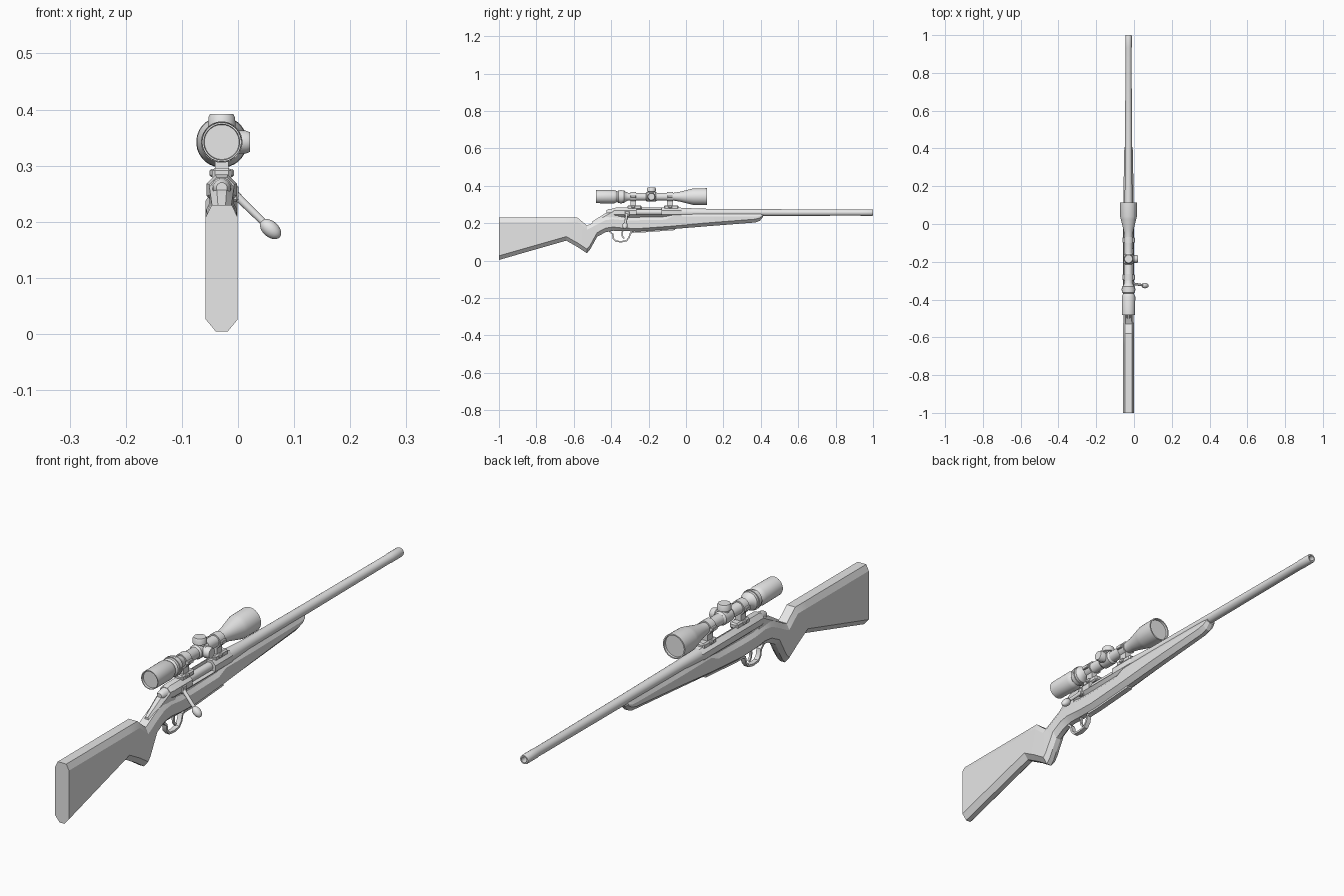
import bpy, bmesh, math
from mathutils import Vector, Matrix

CX = -0.029          # centre line of the rifle
SZ = 0.342           # scope axis height
BZ = 0.257           # barrel axis height

grey = bpy.data.materials.new("plain grey")
grey.diffuse_color = (0.8, 0.8, 0.8, 1)


def finish(name, bm, angle=35):
    bmesh.ops.recalc_face_normals(bm, faces=bm.faces)
    me = bpy.data.meshes.new(name)
    bm.to_mesh(me)
    bm.free()
    me.materials.append(grey)
    ob = bpy.data.objects.new(name, me)
    bpy.context.collection.objects.link(ob)
    if angle:
        bpy.ops.object.select_all(action='DESELECT')
        bpy.context.view_layer.objects.active = ob
        ob.select_set(True)
        bpy.ops.object.shade_smooth_by_angle(angle=math.radians(angle))
    return ob


def loft(name, rings, angle=35):
    bm = bmesh.new()
    vs = [[bm.verts.new(p) for p in ring] for ring in rings]
    n = len(vs[0])
    for a, b in zip(vs, vs[1:]):
        for i in range(n):
            bm.faces.new((a[i], a[(i + 1) % n], b[(i + 1) % n], b[i]))
    bm.faces.new(vs[0])
    bm.faces.new(vs[-1])
    return finish(name, bm, angle)


def lathe(name, prof, origin=(CX, 0, SZ), axis=(0, 1, 0), n=24):
    """Turn (distance along axis, radius) pairs around an axis."""
    q = Vector(axis).to_track_quat('Z', 'Y')
    o = Vector(origin)
    rings = [[o + q @ Vector((r * math.cos(t), r * math.sin(t), d))
              for t in (2 * math.pi * (i + 0.5) / n for i in range(n))]
             for d, r in prof]
    return loft(name, rings)


def box(name, x, y, z, bevel=0.0):
    bm = bmesh.new()
    size = (x[1] - x[0], y[1] - y[0], z[1] - z[0])
    mid = ((x[0] + x[1]) / 2, (y[0] + y[1]) / 2, (z[0] + z[1]) / 2)
    bmesh.ops.create_cube(bm, size=1, matrix=Matrix.Translation(mid) @ Matrix.Diagonal((*size, 1)))
    if bevel:
        bmesh.ops.bevel(bm, geom=bm.edges[:], offset=bevel, segments=1, affect='EDGES')
    return finish(name, bm, 0)


def strip(name, path, half_w, thick):
    """Flat metal strip following a (y, z) path."""
    rings = []
    for i, (y, z) in enumerate(path):
        a, b = path[max(i - 1, 0)], path[min(i + 1, len(path) - 1)]
        t = Vector((b[0] - a[0], b[1] - a[1])).normalized() * thick / 2
        rings.append([(CX + s * half_w, y - k * t.y, z + k * t.x)
                      for s, k in ((-1, -1), (1, -1), (1, 1), (-1, 1))])
    return loft(name, rings)


# Stock: chamfered sections (y, top, bottom, half width, chamfer height)
sections = [
    (-1.00, 0.230, 0.004, 0.0285, 0.022), (-0.64, 0.230, 0.107, 0.0285, 0.022),
    (-0.58, 0.230, 0.073, 0.0285, 0.022), (-0.53, 0.188, 0.040, 0.0280, 0.022),
    (-0.515, 0.194, 0.056, 0.0275, 0.022), (-0.475, 0.216, 0.128, 0.0265, 0.022),
    (-0.43, 0.238, 0.152, 0.0265, 0.022), (-0.39, 0.242, 0.160, 0.0275, 0.020),
    (-0.33, 0.232, 0.158, 0.0285, 0.016), (-0.25, 0.232, 0.156, 0.0285, 0.016),
    (-0.11, 0.235, 0.166, 0.0285, 0.016), (-0.07, 0.254, 0.169, 0.0285, 0.016),
    (0.10, 0.254, 0.183, 0.0275, 0.018), (0.37, 0.254, 0.204, 0.0235, 0.018),
    (0.395, 0.254, 0.213, 0.0225, 0.016), (0.412, 0.252, 0.235, 0.0190, 0.006)]
rings = []
for y, top, bot, w, c in sections:
    half = [(0.36 * w, bot), (w, bot + c), (w, top - c), (0.62 * w, top)]
    rings.append([(CX + x, y, z) for x, z in half] + [(CX - x, y, z) for x, z in reversed(half)])
loft("stock", rings, 25)

# Barrel with a hollow muzzle
lathe("barrel", [(-0.06, 0.026), (0.0, 0.025), (0.08, 0.021), (0.40, 0.0185), (0.93, 0.0165),
                 (0.935, 0.0175), (0.995, 0.0175), (1.0, 0.016), (1.0, 0.011), (0.96, 0.011)],
      (CX, 0, BZ), n=20)

# Receiver with an open loading port on the right
receiver = lathe("receiver", [(-0.39, 0.024), (-0.375, 0.029), (-0.03, 0.029), (-0.02, 0.025)],
                 (CX, 0, BZ), n=8)
cutter = box("port_cutter", (CX - 0.008, 0.04), (-0.265, -0.13), (0.247, 0.31))
cutter.hide_render = True
cutter.hide_viewport = True
cut = receiver.modifiers.new("port", 'BOOLEAN')
cut.object = cutter
cut.operation = 'DIFFERENCE'
cut.solver = 'EXACT'

# Tang sloping down behind the receiver
loft("tang", [[(CX + x * w, y, z) for x, z in ((-1, 0.20), (1, 0.20), (1, t - 0.014), (0.45, t), (-0.45, t), (-1, t - 0.014))]
              for y, t, w in ((-0.50, 0.210, 0.012), (-0.44, 0.248, 0.018), (-0.39, 0.276, 0.022), (-0.36, 0.280, 0.022))], 25)

# Bolt body, shroud, handle and knob
lathe("bolt", [(-0.36, 0.016), (-0.10, 0.016)], (CX, 0, BZ + 0.002), n=16)
lathe("bolt_shroud", [(-0.425, 0.010), (-0.415, 0.016), (-0.37, 0.021)], (CX, 0, BZ + 0.003), n=12)
root = Vector((CX + 0.014, -0.315, 0.258))
tip = Vector((0.058, -0.326, 0.187))
lathe("bolt_handle", [(0, 0.009), (0.03, 0.007), ((tip - root).length, 0.006)], root, tip - root, 12)
lathe("bolt_knob", [(-0.022 * math.cos(math.pi * i / 10), max(0.0145 * math.sin(math.pi * i / 10), 0.001))
                    for i in range(11)], tip, (0.75, -0.05, -0.66), 16)
box("bolt_collar", (CX, 0.001), (-0.328, -0.302), (0.236, 0.266), 0.004)

# Trigger, guard and floor plate
strip("trigger_guard", [(-0.41, 0.158), (-0.392, 0.142), (-0.388, 0.118), (-0.375, 0.104), (-0.345, 0.101),
                        (-0.318, 0.107), (-0.304, 0.124), (-0.297, 0.148), (-0.27, 0.157)], 0.009, 0.008)
strip("trigger", [(-0.337, 0.165), (-0.342, 0.145), (-0.340, 0.130), (-0.330, 0.118)], 0.004, 0.008)
strip("floor_plate", [(-0.29, 0.153), (-0.24, 0.154), (-0.06, 0.167)], 0.011, 0.008)

# Scope body: eyepiece, zoom ring, tube and objective bell
lathe("scope_body", [(-0.474, 0.031), (-0.482, 0.032), (-0.482, 0.035), (-0.385, 0.036), (-0.375, 0.032),
                     (-0.368, 0.028), (-0.362, 0.034), (-0.332, 0.034), (-0.324, 0.027), (-0.31, 0.021),
                     (-0.065, 0.021), (-0.03, 0.027), (0.025, 0.041), (0.04, 0.0445), (0.113, 0.0455),
                     (0.113, 0.041), (0.105, 0.040)], n=32)
lathe("zoom_ring", [(-0.352, 0.037), (-0.342, 0.037)], n=32)

# Adjustment turrets on a central saddle
lathe("turret_saddle", [(-0.215, 0.021), (-0.208, 0.026), (-0.162, 0.026), (-0.155, 0.021)])
for name, axis in (("top_turret", (0, 0, 1)), ("side_turret", (1, 0, 0))):
    k = 1.0 if axis[2] else 0.85
    lathe(name, [(0.01, 0.018), (0.026, 0.018), (0.028, 0.025 * k), (0.044, 0.024 * k),
                 (0.050, 0.021 * k)], (CX, -0.185, SZ), axis, 20)

# Scope mounts: base, post, ring and clamp screws
for tag, y in (("rear", -0.282), ("front", -0.085)):
    box(tag + "_mount_base", (CX - 0.017, CX + 0.017), (y - 0.032, y + 0.045), (0.274, 0.296), 0.005)
    box(tag + "_mount_post", (CX - 0.012, CX + 0.012), (y - 0.016, y + 0.016), (0.29, 0.325))
    lathe(tag + "_mount_ring", [(y - 0.016, 0.026), (y + 0.016, 0.026)])
    box(tag + "_ring_clamp", (CX - 0.033, CX + 0.033), (y - 0.014, y + 0.014), (SZ - 0.007, SZ + 0.007), 0.002)
    box(tag + "_base_lug", (CX - 0.022, CX + 0.022), (y - 0.010, y + 0.010), (0.280, 0.294), 0.003)
